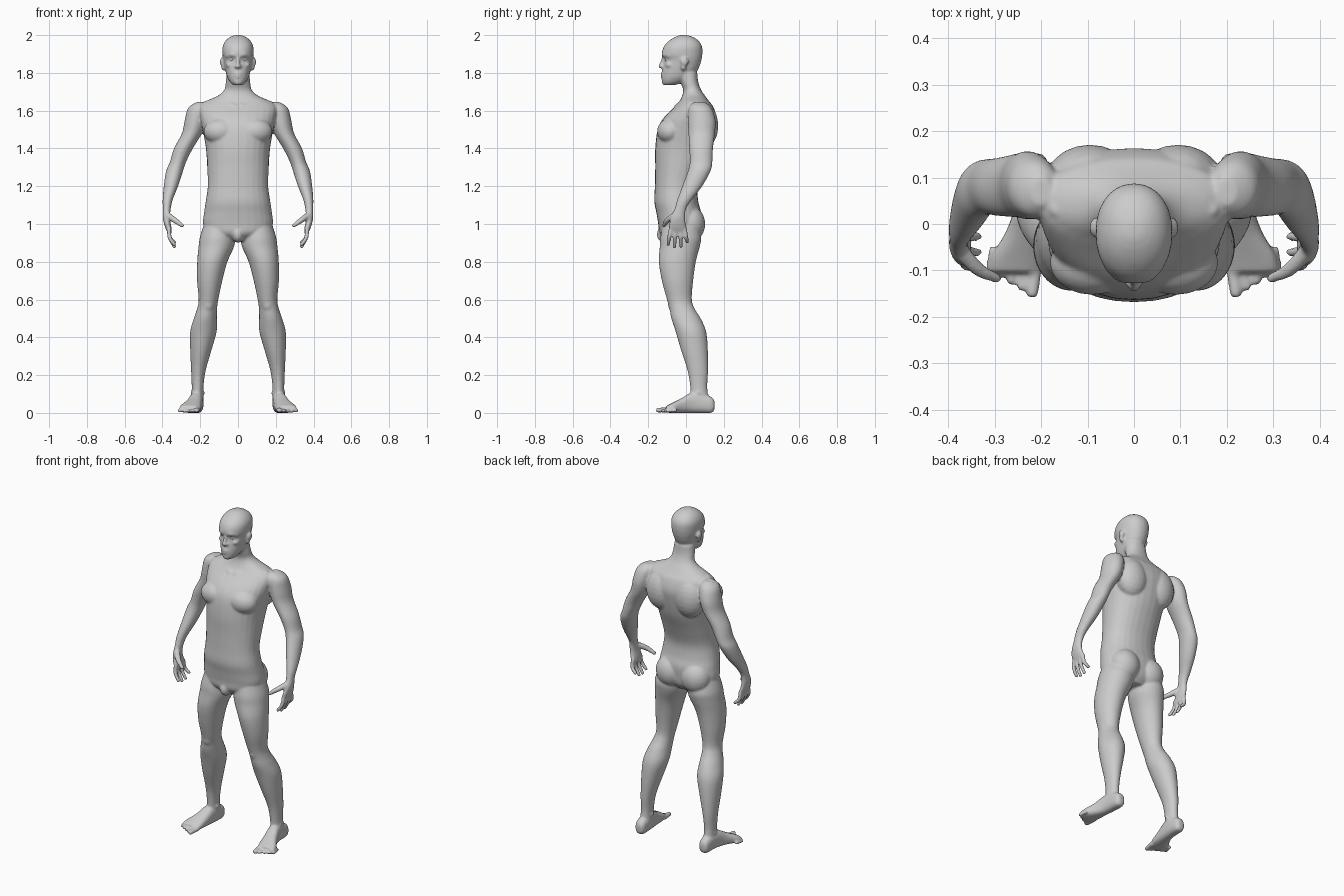
import bpy, bmesh
from math import cos, sin, pi
from mathutils import Vector, Matrix

bm = bmesh.new()


def spline(rows, steps=4):
    """Catmull-Rom interpolation of rows of numbers."""
    rows = [Vector(r) for r in rows]
    out = []
    for i in range(len(rows) - 1):
        a, b, c, d = rows[max(i - 1, 0)], rows[i], rows[i + 1], rows[min(i + 2, len(rows) - 1)]
        for k in range(steps):
            t = k / steps
            out.append(b + (c - a) * (t / 2) + (a * 2 - b * 5 + c * 4 - d) * (t * t / 2)
                       + (b * 3 - a - c * 3 + d) * (t ** 3 / 2))
    return out + [rows[-1]]


def loft(rows, power=2.0, axis='z', side=1, n=28):
    """Rows: position along axis, centre a, centre b, radius a, radius b."""
    rings = []
    for p, ca, cb, ra, rb in spline(rows):
        ring = []
        for k in range(n):
            c, s = cos(2 * pi * k / n), sin(2 * pi * k / n)
            a = ca + ra * abs(c) ** (2 / power) * (1 if c > 0 else -1)
            b = cb + rb * abs(s) ** (2 / power) * (1 if s > 0 else -1)
            co = (side * a, b, p) if axis == 'z' else (side * a, p, max(b, 0.0))
            ring.append(bm.verts.new(co))
        rings.append(ring)
    for r, q in zip(rings, rings[1:]):
        for k in range(n):
            bm.faces.new((r[k], r[k - 1], q[k - 1], q[k]))
    bm.faces.new(rings[0])
    bm.faces.new(rings[-1][::-1])


def depth_rows(rows):
    """(z, front y, back y, half width) to loft rows on the centre line."""
    return [(z, 0, (f + b) / 2, w, (b - f) / 2) for z, f, b, w in rows]


def blob(x, y, z, rx, ry, rz, side=1):
    m = Matrix.Translation((side * x, y, z)) @ Matrix.Diagonal((rx, ry, rz, 1))
    bmesh.ops.create_icosphere(bm, subdivisions=3, radius=1, matrix=m)


def digit(points, side=1, steps=5):
    """Chain of overlapping balls through (x, y, z, radius)."""
    for x, y, z, r in spline(points, steps):
        m = Matrix.Translation((side * x, y, z))
        bmesh.ops.create_icosphere(bm, subdivisions=2, radius=r, matrix=m)


# Torso and neck
loft(depth_rows([
    (0.91, -.10, .04, .08), (0.95, -.14, .07, .16), (1.0, -.147, .078, .185),
    (1.06, -.157, .08, .18), (1.12, -.168, .065, .171), (1.2, -.165, .062, .16),
    (1.3, -.163, .095, .163), (1.4, -.163, .135, .17), (1.5, -.15, .158, .187),
    (1.56, -.12, .163, .2), (1.62, -.062, .145, .205), (1.65, -.035, .122, .17),
    (1.68, -.02, .1, .105), (1.71, -.015, .08, .073), (1.75, -.028, .065, .065),
    (1.8, -.045, .06, .06)]), power=2.2)

# Head
loft(depth_rows([
    (1.735, -.118, -.06, .022), (1.75, -.126, -.015, .041), (1.78, -.129, .035, .058),
    (1.82, -.125, .065, .068), (1.86, -.117, .08, .075), (1.875, -.116, .083, .078),
    (1.9, -.129, .087, .082), (1.94, -.117, .085, .081), (1.97, -.09, .067, .066),
    (1.99, -.058, .037, .042), (2.0, -.03, .005, .016)]), power=2.15)

# Nose, lips and chin
digit([(0, -.119, 1.885, .009), (0, -.129, 1.855, .009), (0, -.136, 1.835, .012)])
digit([(-.024, -.119, 1.789, .005), (0, -.127, 1.796, .008), (.024, -.119, 1.789, .005)])
digit([(-.02, -.119, 1.785, .005), (0, -.127, 1.779, .008), (.02, -.119, 1.785, .005)])
blob(0, -.113, 1.752, .022, .017, .015)
blob(0, -.11, .945, .032, .045, .045)

for s in (1, -1):
    # Face sides: brow, nostril, eyelid, cheekbone, ear
    digit([(.012, -.118, 1.893, .011), (.032, -.113, 1.897, .012), (.056, -.09, 1.89, .011)], s)
    blob(.012, -.126, 1.833, .008, .01, .008, s)
    blob(.032, -.098, 1.873, .015, .014, .009, s)
    blob(.045, -.085, 1.842, .02, .024, .015, s)
    blob(.083, -.008, 1.858, .013, .022, .024, s)
    blob(.078, -.014, 1.833, .011, .014, .022, s)

    # Chest, collar bone, shoulder blade, buttock
    blob(.09, -.083, 1.49, .092, .07, .07, s)
    digit([(.02, -.05, 1.625, .012), (.09, -.015, 1.638, .012), (.17, .03, 1.64, .014)], s)
    blob(.095, .095, 1.52, .095, .076, .12, s)
    blob(.085, .022, 1.0, .088, .08, .095, s)

    # Arm
    loft([(1.645, .2, .07, .02, .03), (1.615, .212, .075, .052, .06),
          (1.55, .226, .083, .056, .073), (1.48, .244, .083, .053, .07),
          (1.4, .289, .08, .05, .063), (1.33, .317, .08, .043, .06),
          (1.28, .336, .07, .045, .06), (1.2, .355, .033, .038, .053),
          (1.13, .372, -.007, .027, .039), (1.08, .377, -.03, .021, .031),
          (1.03, .379, -.043, .019, .038), (.985, .37, -.045, .017, .047),
          (.955, .362, -.044, .012, .043)], side=s)

    # Fingers and thumb
    for i, tip in enumerate((.892, .88, .882, .905)):
        digit([(.365, -.081 + .025 * i, .975, .0125), (.362, -.089 + .03 * i, .93, .012),
               (.337, -.095 + .034 * i, tip, .0105)], s)
    digit([(.372, -.06, 1.045, .019), (.335, -.098, 1.02, .016), (.296, -.117, .992, .0115)], s)

    # Leg
    loft([(1.0, .1, -.03, .08, .09), (.93, .109, -.028, .093, .108), (.88, .115, -.033, .094, .106),
          (.8, .136, -.046, .08, .098), (.7, .15, -.045, .067, .083), (.6, .156, -.035, .052, .066),
          (.55, .164, -.02, .053, .067), (.5, .173, .0, .061, .078), (.43, .183, .026, .07, .081),
          (.33, .197, .045, .056, .071), (.22, .21, .063, .038, .054), (.13, .214, .068, .031, .045),
          (.05, .215, .075, .033, .05)], side=s)
    blob(.158, -.064, .58, .032, .032, .05, s)
    blob(.213, .065, .105, .038, .022, .02, s)

    # Foot and toes
    loft([(.152, .216, .04, .016, .02), (.135, .216, .042, .03, .042), (.08, .217, .052, .035, .052),
          (.03, .222, .054, .037, .054), (-.02, .234, .04, .044, .04), (-.07, .251, .027, .056, .027),
          (-.105, .258, .019, .054, .018)], power=2.5, axis='y', side=s)
    for i in range(5):
        r = .0145 if i == 0 else .0112 - .0004 * i
        digit([(.211 + .0235 * i, -.095 + .01 * i, r + .003, r),
               (.219 + .023 * i, -.147 + .0125 * i, r, r)], s)

# Fuse all volumes into one continuous skin
bmesh.ops.recalc_face_normals(bm, faces=bm.faces)
mesh = bpy.data.meshes.new("body")
bm.to_mesh(mesh)
bm.free()
body = bpy.data.objects.new("body", mesh)
bpy.context.collection.objects.link(body)
bpy.context.view_layer.objects.active = body
body.select_set(True)
fuse = body.modifiers.new("fuse", 'REMESH')
fuse.mode = 'VOXEL'
fuse.voxel_size = 0.0062
relax = body.modifiers.new("relax", 'SMOOTH')
relax.factor = 0.5
relax.iterations = 6
for name in ("fuse", "relax"):
    bpy.ops.object.modifier_apply(modifier=name)
bpy.ops.object.shade_smooth()

# Eyes
for s, name in ((1, "left_eye"), (-1, "right_eye")):
    bpy.ops.mesh.primitive_uv_sphere_add(segments=16, ring_count=10, radius=.0125,
                                         location=(s * .032, -.1, 1.873))
    eye = bpy.context.object
    eye.name = name
    bpy.ops.object.shade_smooth()
